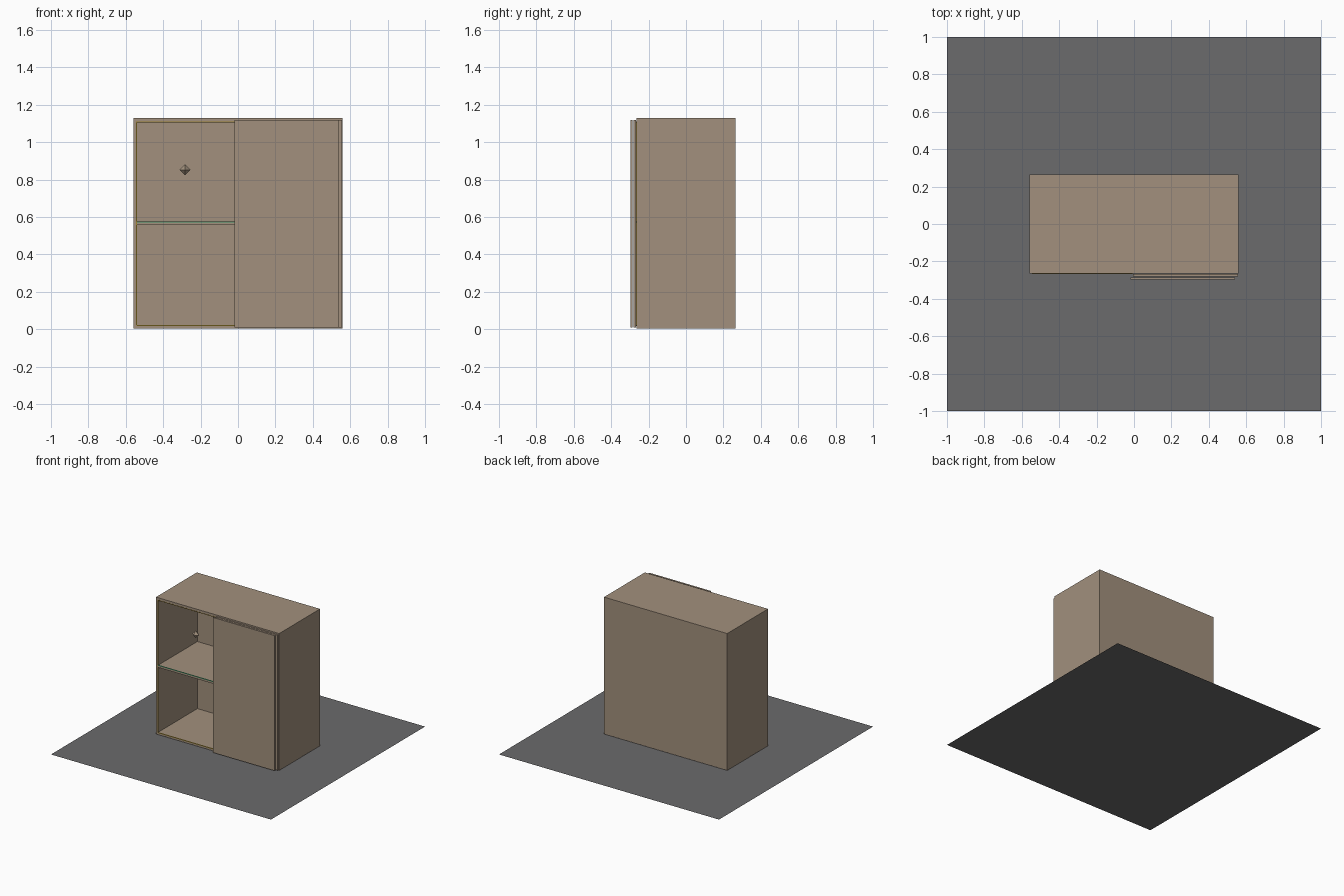
import bpy
import bmesh

cube = bpy.data.objects.get("Cube")
if cube:
    bpy.data.objects.remove(cube)


def material(name, rgb):
    m = bpy.data.materials.new(name)
    m.use_nodes = True
    m.diffuse_color = (*rgb, 1)
    m.node_tree.nodes["Principled BSDF"].inputs["Base Color"].default_value = (*rgb, 1)
    return m


wood = material("taupe wood", (0.36, 0.28, 0.205))
grey = material("floor grey", (0.145, 0.145, 0.15))
yellow = material("yellow edging", (0.35, 0.24, 0.03))
green = material("green edging", (0.05, 0.32, 0.15))


def add_object(name, bm, mat):
    mesh = bpy.data.meshes.new(name)
    bm.to_mesh(mesh)
    bm.free()
    mesh.materials.append(mat)
    obj = bpy.data.objects.new(name, mesh)
    bpy.context.collection.objects.link(obj)
    return obj


def box(name, xs, ys, zs, mat=wood):
    """Axis-aligned board given by its extents."""
    bm = bmesh.new()
    bmesh.ops.create_cube(bm, size=1)
    for v in bm.verts:
        v.co = [r[0] if c < 0 else r[1] for c, r in zip(v.co, (xs, ys, zs))]
    return add_object(name, bm, mat)


# Floor sheet
bm = bmesh.new()
bmesh.ops.create_grid(bm, x_segments=1, y_segments=1, size=1)
add_object("floor", bm, grey)

# Cabinet extents and board thickness
W, D, Z0, Z1, T = 0.56, 0.265, 0.005, 1.13, 0.018
inner = W - T
depth = (-D, D)
low, high = Z0 + T, Z1 - T

# Carcass
for side, s in (("left", 1), ("right", -1)):
    box(side + "_side", sorted((s * inner, s * W)), depth, (Z0, Z1))
box("top_board", (-inner, inner), depth, (high, Z1))
box("bottom_board", (-inner, inner), depth, (Z0, low))
box("back_board", (-inner, inner), (D - T, D), (low, high))
box("divider", (-T / 2, T / 2), (-D, D - T), (low, high))

# Shelves on both sides of the divider
shelf_z = (0.557, 0.574)
box("right_shelf", (-inner, -T / 2), (-D, D - T), shelf_z)
box("left_shelf", (T / 2, inner), (-D, D - T), shelf_z)

# Thin coloured edging round the open compartment
E = 0.005
edge_y = (-D - 0.001, -D + 0.004)
span = (-inner, -T / 2)
box("top_edging", span, edge_y, (high - E, high), yellow)
box("bottom_edging", span, edge_y, (low - E, low), yellow)
box("side_edging", (-inner - E / 2, -inner + E / 2), edge_y, (low, high), yellow)
box("shelf_edging", span, edge_y, (shelf_z[1] - E / 2, shelf_z[1] + E / 2), green)

# Sliding doors, both pushed to one side
box("rear_door", (-0.005, 0.556), (-0.281, -0.268), (0.01, 1.12))
box("front_door", (-0.02, 0.541), (-0.298, -0.285), (0.01, 1.12))

# Small octahedral marker in the upper compartment
bm = bmesh.new()
for sign in (1, -1):
    bmesh.ops.create_cone(bm, segments=4, radius1=0.03, radius2=0, depth=0.03 * sign)
    fresh = [v for v in bm.verts if not v.tag]
    for v in fresh:
        v.co.z += 0.015 * sign
        v.tag = True
bmesh.ops.remove_doubles(bm, verts=bm.verts, dist=0.001)
bmesh.ops.delete(bm, geom=[f for f in bm.faces if len(f.verts) == 4], context="FACES_ONLY")
bmesh.ops.recalc_face_normals(bm, faces=bm.faces)
marker = add_object("octahedral_marker", bm, wood)
marker.location = (-0.283, -0.145, 0.853)
